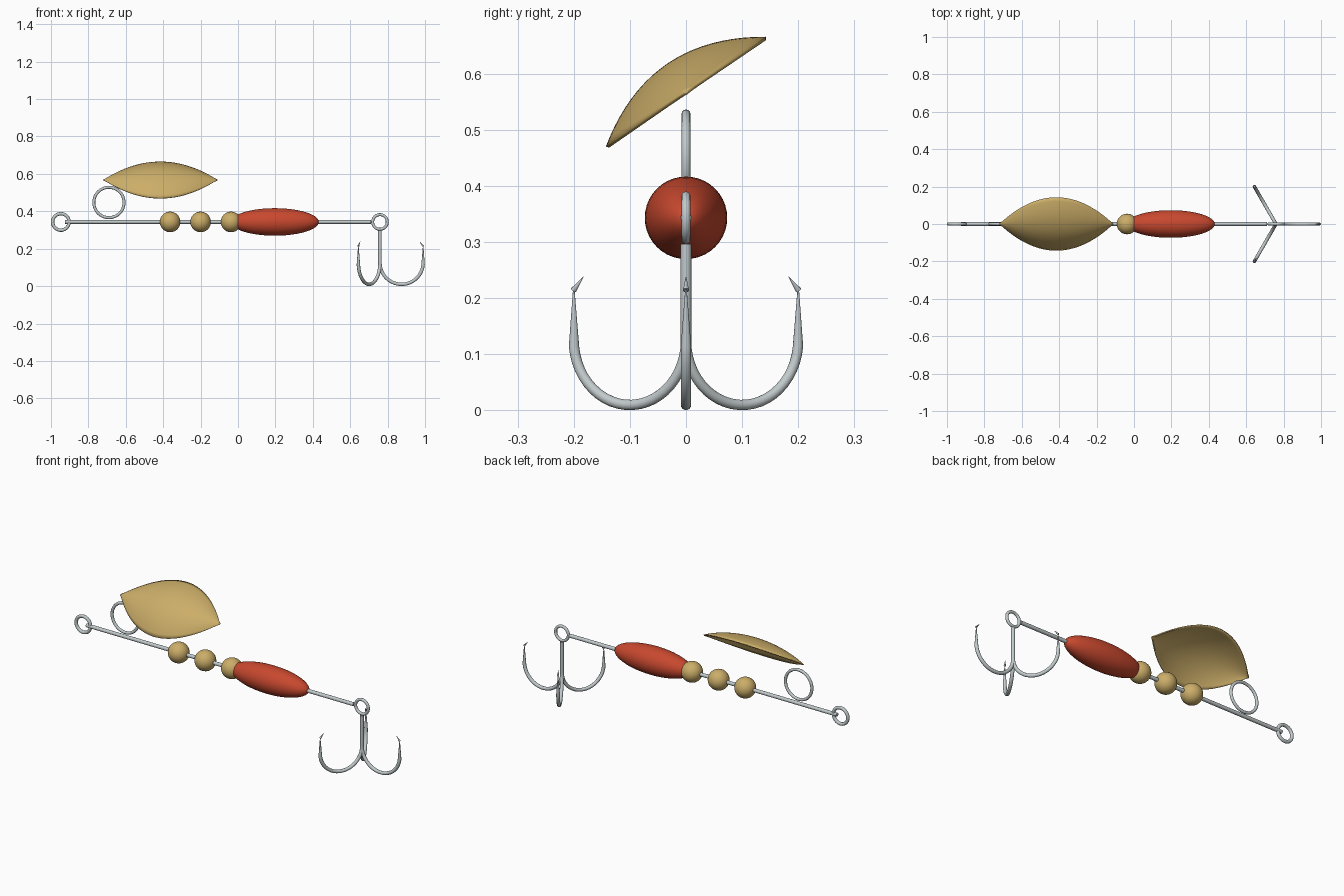
import bpy, bmesh, math
from mathutils import Vector, Matrix

if "Cube" in bpy.data.objects:
    bpy.data.objects.remove(bpy.data.objects["Cube"])

AXIS_Z = 0.343          # height of the wire shaft
HOOK_X = 0.759          # position of the treble hook shank


def material(name, rgb):
    m = bpy.data.materials.new(name)
    m.diffuse_color = (*rgb, 1)
    m.use_nodes = True
    m.node_tree.nodes["Principled BSDF"].inputs["Base Color"].default_value = m.diffuse_color
    return m


STEEL = material("steel grey", (0.54, 0.59, 0.60))
GOLD = material("brass gold", (0.60, 0.42, 0.14))
RED = material("body red", (0.58, 0.065, 0.028))


def finish(obj, name, mat, angle=40):
    obj.name = name
    obj.data.materials.append(mat)
    bpy.ops.object.select_all(action='DESELECT')
    obj.select_set(True)
    bpy.context.view_layer.objects.active = obj
    bpy.ops.object.shade_smooth_by_angle(angle=math.radians(angle))
    return obj


def mesh_object(bm, name, mat, angle=40):
    bmesh.ops.recalc_face_normals(bm, faces=bm.faces)
    me = bpy.data.meshes.new(name)
    bm.to_mesh(me)
    bm.free()
    obj = bpy.data.objects.new(name, me)
    bpy.context.collection.objects.link(obj)
    return finish(obj, name, mat, angle)


def ring(name, x, z, outer, wire):
    bpy.ops.mesh.primitive_torus_add(major_radius=outer - wire, minor_radius=wire,
                                     major_segments=48, minor_segments=12,
                                     location=(x, 0, z), rotation=(math.pi / 2, 0, 0))
    finish(bpy.context.object, name, STEEL)


def ball(name, x, scale, mat):
    bpy.ops.mesh.primitive_uv_sphere_add(segments=40, ring_count=24, radius=1)
    obj = bpy.context.object
    obj.data.transform(Matrix.Translation((x, 0, AXIS_Z)) @ Matrix.Diagonal((*scale, 1))
                       @ Matrix.Rotation(math.pi / 2, 4, 'Y'))
    finish(obj, name, mat)


def sweep(bm, points, spin, sides=14):
    """Round tube along (r, z, radius) points lying in an upright plane turned by spin."""
    out = Vector((math.cos(spin), math.sin(spin), 0))
    side = Vector((-math.sin(spin), math.cos(spin), 0))
    up = Vector((0, 0, 1))
    loops = []
    for i, (r, z, rad) in enumerate(points):
        a, b = points[max(i - 1, 0)], points[min(i + 1, len(points) - 1)]
        tangent = (out * (b[0] - a[0]) + up * (b[1] - a[1])).normalized()
        normal = side.cross(tangent)
        centre = Vector((HOOK_X, 0, 0)) + out * r + up * z
        loops.append([bm.verts.new(centre + rad * (side * math.cos(t) + normal * math.sin(t)))
                      for t in (2 * math.pi * k / sides for k in range(sides))])
    for p, q in zip(loops, loops[1:]):
        for k in range(sides):
            n = (k + 1) % sides
            bm.faces.new((p[k], p[n], q[n], q[k]))
    bm.faces.new(loops[0])
    bm.faces.new(loops[-1])


# Wire shaft with an eye at each end
bpy.ops.mesh.primitive_cylinder_add(vertices=20, radius=0.010, depth=1.636,
                                    location=(-0.108, 0, AXIS_Z), rotation=(0, math.pi / 2, 0))
finish(bpy.context.object, "wire_shaft", STEEL)
ring("line_eye", -0.947, AXIS_Z, 0.053, 0.009)
ring("hook_eye", HOOK_X, AXIS_Z, 0.047, 0.008)
ring("blade_ring", -0.69, 0.447, 0.089, 0.008)

# Beads and spindle-shaped body
for i, x in enumerate((-0.363, -0.20, -0.037)):
    ball(f"bead_{i + 1}", x, (0.055, 0.055, 0.055), GOLD)
ball("body", 0.197, (0.235, 0.0735, 0.0735), RED)

# Treble hook: shared shank and three tapered bends with barbed tips
bm = bmesh.new()
sweep(bm, [(0, 0.296, 0.0095), (0, 0.12, 0.0095)], 0)
mesh_object(bm, "hook_shank", STEEL)
BEND, BEND_Z = 0.1155, 0.125
for i in range(3):
    spin = i * 2 * math.pi / 3
    bm = bmesh.new()
    arc = [(BEND - BEND * math.cos(t), BEND_Z - BEND * math.sin(t), 0.0093)
           for t in (math.pi * k / 24 * 0.97 for k in range(25))]
    sweep(bm, [(0, 0.17, 0.0093)] + arc + [(0.231, 0.218, 0.0012)], spin)
    mesh_object(bm, f"hook_bend_{i + 1}", STEEL)
    bm = bmesh.new()
    sweep(bm, [(0.2315, 0.214, 0.0055), (0.211, 0.238, 0.0004)], spin)
    mesh_object(bm, f"hook_barb_{i + 1}", STEEL)

# Spinner blade: domed leaf shape with thin walls, tilted about its length
NU, NV = 40, 20
HALF_LEN, HALF_WID, DOME = 0.305, 0.173, 0.060
bm = bmesh.new()
grid = []
for i in range(NU + 1):
    t = -1 + 2 * i / NU
    s = 1 - t * t
    row = []
    for j in range(NV + 1):
        v = -1 + 2 * j / NV
        row.append(bm.verts.new((HALF_LEN * t, v * max(HALF_WID * s, 0.004),
                                 DOME * s * (1 - v * v))))
    grid.append(row)
for p, q in zip(grid, grid[1:]):
    for j in range(NV):
        bm.faces.new((p[j], q[j], q[j + 1], p[j + 1]))
bm.normal_update()
bm.transform(Matrix.Translation((-0.415, 0, 0.568)) @ Matrix.Rotation(math.radians(34.4), 4, 'X'))
me = bpy.data.meshes.new("spinner_blade")
bm.to_mesh(me)
bm.free()
blade = bpy.data.objects.new("spinner_blade", me)
bpy.context.collection.objects.link(blade)
finish(blade, "spinner_blade", GOLD)
wall = blade.modifiers.new("wall", 'SOLIDIFY')
wall.thickness = 0.006
wall.offset = -1
